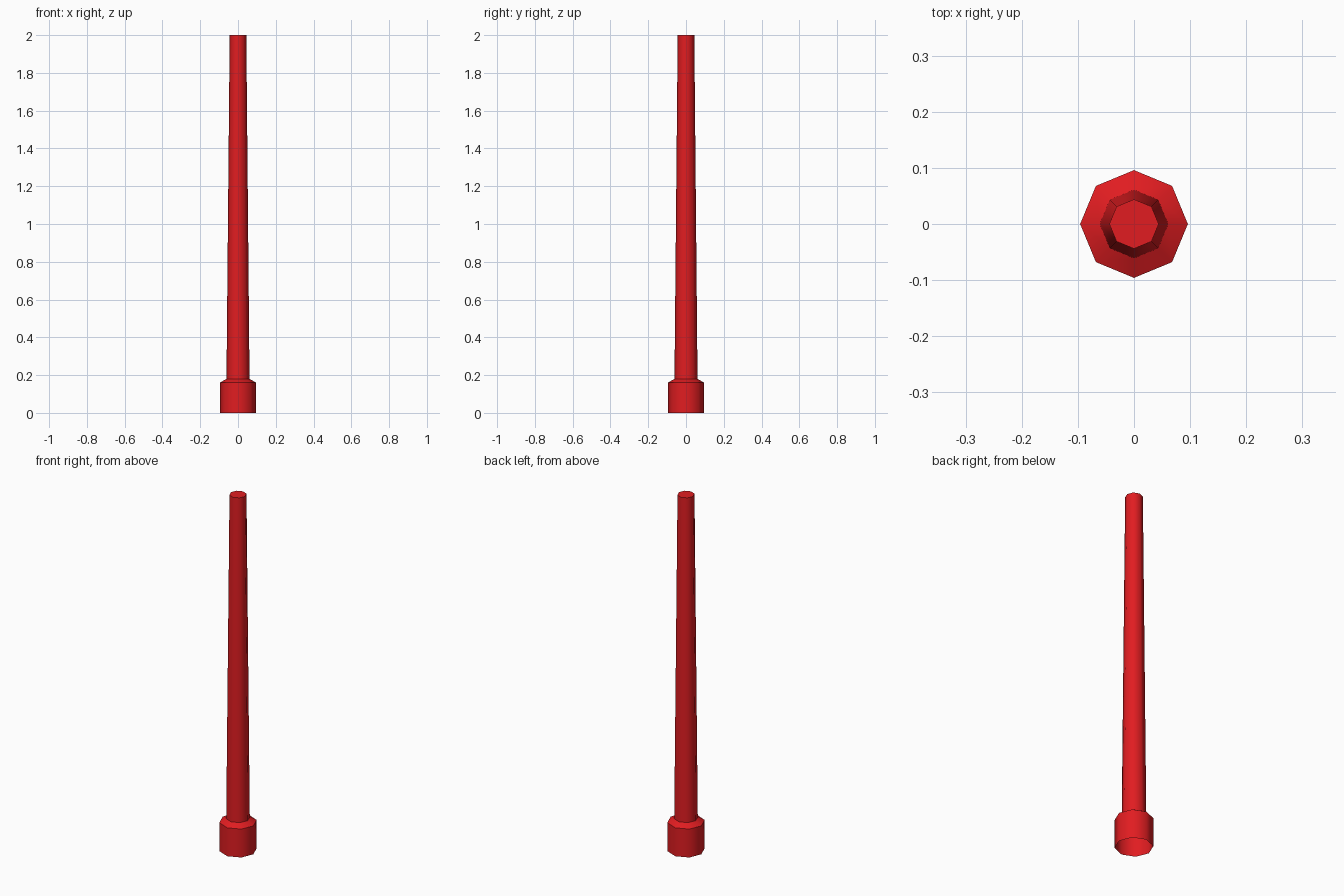
import bpy, bmesh
from math import cos, sin, tau

if "Cube" in bpy.data.objects:
    bpy.data.objects.remove(bpy.data.objects["Cube"])

SIDES = 8
red = bpy.data.materials.new("red_paint")
red.diffuse_color = (0.75, 0.012, 0.015, 1)
red.use_nodes = True
red.node_tree.nodes["Principled BSDF"].inputs["Base Color"].default_value = red.diffuse_color


def lathe(name, profile, cap_top=False):
    """Sweep (radius, z) points into an octagonal tube with corners on the axes."""
    bm = bmesh.new()
    rings = [[bm.verts.new((r * cos(tau * i / SIDES), r * sin(tau * i / SIDES), z))
              for i in range(SIDES)] for r, z in profile]
    for low, high in zip(rings, rings[1:]):
        for i in range(SIDES):
            j = (i + 1) % SIDES
            bm.faces.new((low[i], low[j], high[j], high[i]))
    if cap_top:
        bm.faces.new(rings[-1])
    mesh = bpy.data.meshes.new(name)
    bm.to_mesh(mesh)
    bm.free()
    obj = bpy.data.objects.new(name, mesh)
    bpy.context.collection.objects.link(obj)
    mesh.materials.append(red)
    # round the sides, keep the collar and cap edges sharp
    bpy.context.view_layer.objects.active = obj
    obj.select_set(True)
    bpy.ops.object.shade_smooth_by_angle(angle=0.82)
    obj.select_set(False)
    return obj


# base collar with sloped shoulder, open underneath
lathe("base_collar", [(0.096, 0), (0.096, 0.16), (0.061, 0.18)])
# tapered pole shaft
lathe("pole_shaft", [(0.061, 0.18), (0.044, 2.0)], cap_top=True)
